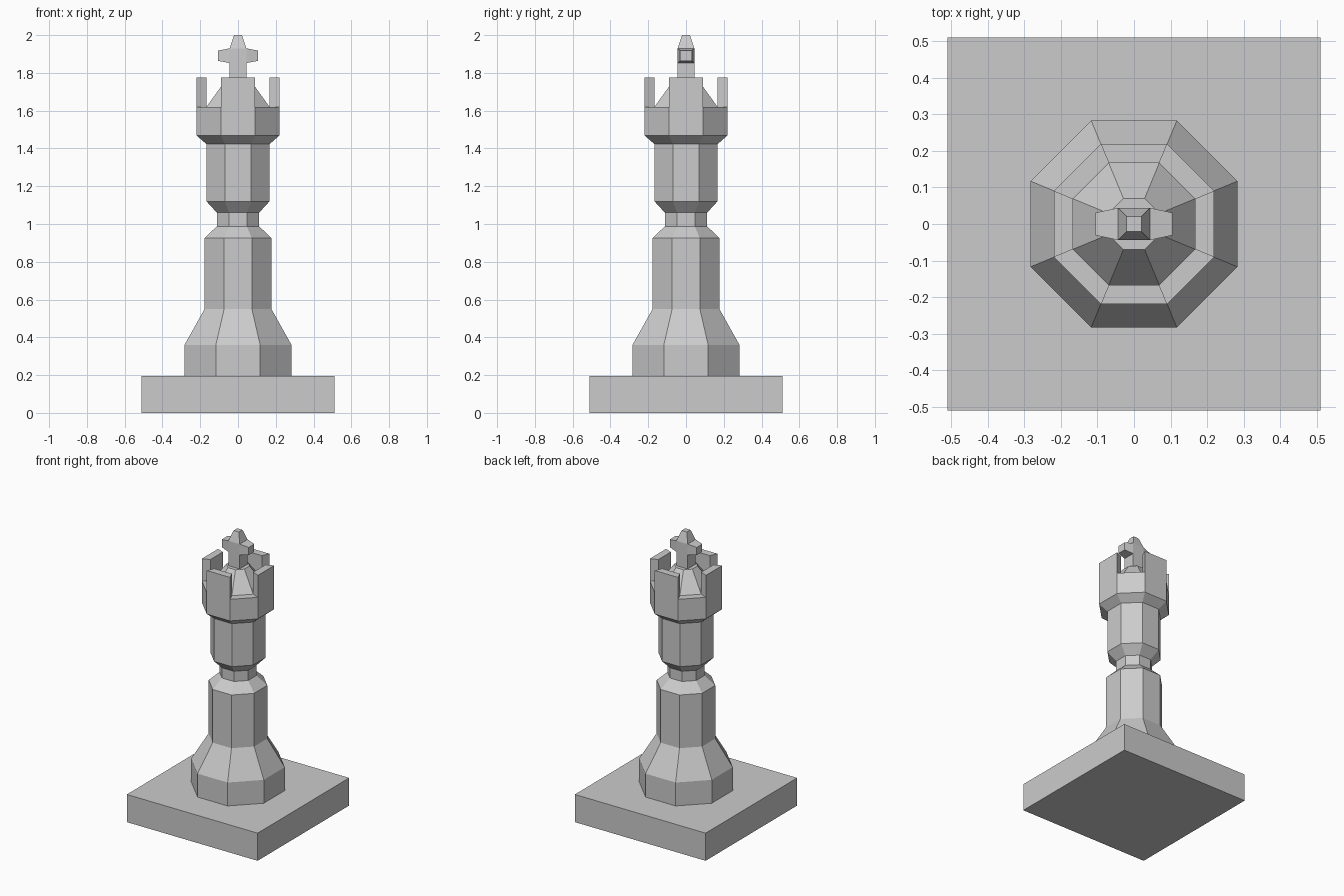
import bpy, bmesh
from math import pi, cos, sin
from mathutils import Vector

if "Cube" in bpy.data.objects:
    bpy.data.objects.remove(bpy.data.objects["Cube"])


def finish(bm, name):
    bmesh.ops.recalc_face_normals(bm, faces=bm.faces[:])
    mesh = bpy.data.meshes.new(name)
    bm.to_mesh(mesh)
    bm.free()
    obj = bpy.data.objects.new(name, mesh)
    bpy.context.collection.objects.link(obj)
    return obj


def box(bm, lo, hi):
    verts = bmesh.ops.create_cube(bm, size=1)["verts"]
    lo, hi = Vector(lo), Vector(hi)
    for v in verts:
        v.co = (lo + hi) / 2 + v.co * (hi - lo)


def octagon_lathe(bm, profile):
    """Stack octagons (apothem, z) with flats facing the axes."""
    rings = []
    for a, z in profile:
        r = a / cos(pi / 8)
        angles = [pi / 8 + i * pi / 4 for i in range(8)]
        rings.append([bm.verts.new((r * cos(t), r * sin(t), z)) for t in angles])
    bands = []
    for lower, upper in zip(rings, rings[1:]):
        bands.append([bm.faces.new((lower[i], lower[(i + 1) % 8],
                                    upper[(i + 1) % 8], upper[i])) for i in range(8)])
    bm.faces.new(rings[0][::-1])
    bm.faces.new(rings[-1])
    return bands


def extrude(bm, faces, offset, taper=1.0):
    res = bmesh.ops.extrude_face_region(bm, geom=faces)["geom"]
    verts = [g for g in res if isinstance(g, bmesh.types.BMVert)]
    centre = sum((v.co for v in verts), Vector()) / len(verts)
    for v in verts:
        v.co = centre + (v.co - centre) * taper + Vector(offset)


# Square plinth
bm = bmesh.new()
box(bm, (-0.51, -0.51, 0), (0.51, 0.51, 0.195))
finish(bm, "plinth")

# Octagonal column with crown
bm = bmesh.new()
bands = octagon_lathe(bm, [
    (0.283, 0.195), (0.283, 0.36), (0.177, 0.55), (0.177, 0.925),
    (0.112, 0.988), (0.112, 1.06), (0.167, 1.12), (0.167, 1.423),
    (0.219, 1.468), (0.219, 1.62), (0.167, 1.62), (0.07, 1.755)])
# Four battlements raised from the rim, on the sides facing the axes
bm.normal_update()
extrude(bm, bands[9][1::2], (0, 0, 0.155))
finish(bm, "column_and_crown")

# Cross finial with tapered arms and tip
bm = bmesh.new()
box(bm, (-0.044, -0.044, 1.852), (0.044, 0.044, 1.93))
bm.normal_update()
for face in bm.faces[:]:
    n = face.normal.copy()
    if abs(n.x) > 0.9:
        extrude(bm, [face], n * 0.061, 0.7)
    elif n.z > 0.9:
        extrude(bm, [face], (0, 0, 0.07), 0.47)
    elif n.z < -0.9:
        extrude(bm, [face], (0, 0, -0.097))
finish(bm, "cross_finial")
